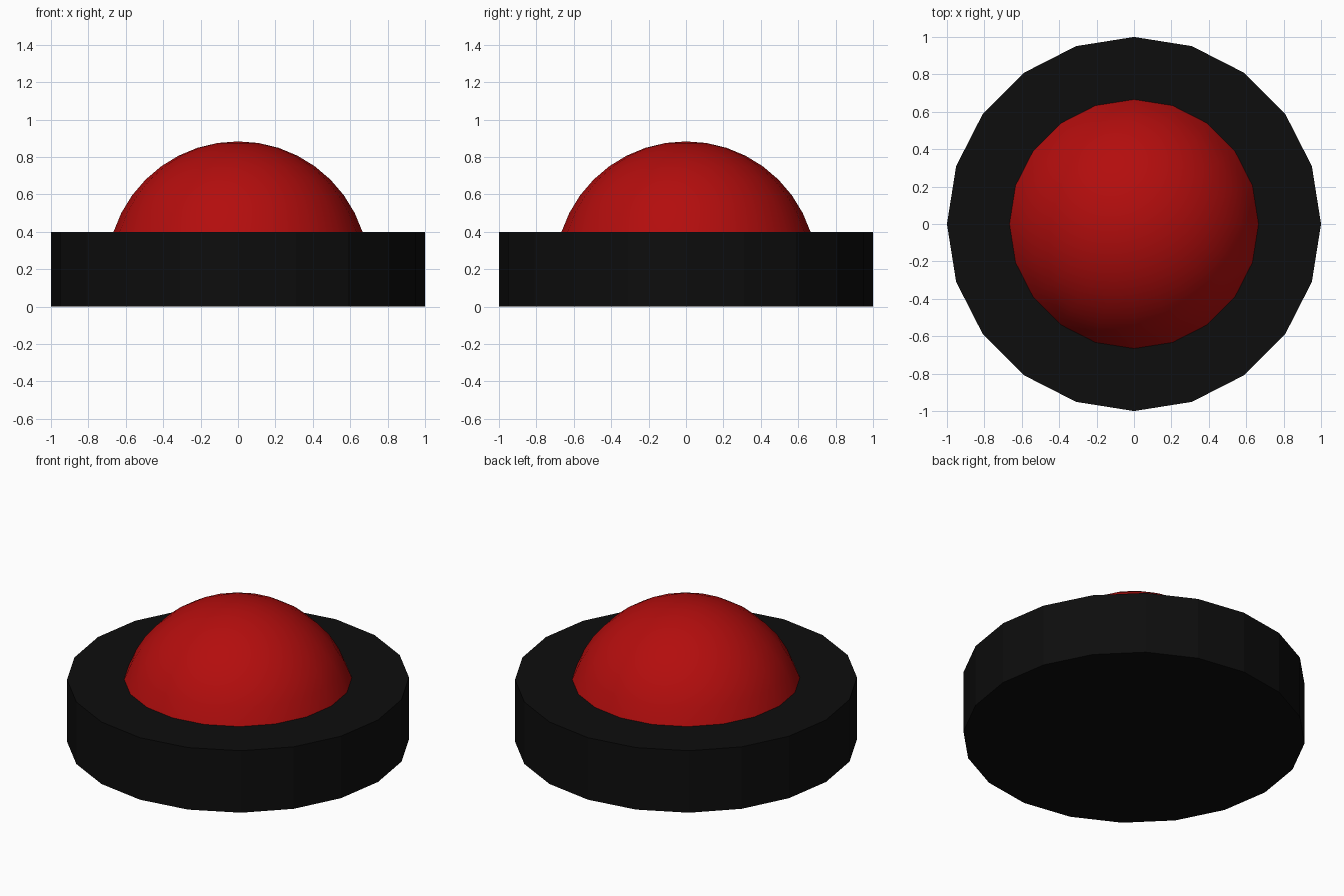
import bpy, bmesh, math

if "Cube" in bpy.data.objects:
    bpy.data.objects.remove(bpy.data.objects["Cube"])

SIDES = 20
BASE_H = 0.4
DOME_R = 0.7


def paint(obj, name, rgb):
    mat = bpy.data.materials.new(name)
    mat.diffuse_color = (*rgb, 1)
    mat.use_nodes = True
    mat.node_tree.nodes["Principled BSDF"].inputs["Base Color"].default_value = mat.diffuse_color
    obj.data.materials.append(mat)


# Black round base with flat facets
bpy.ops.mesh.primitive_cylinder_add(vertices=SIDES, radius=1, depth=BASE_H,
                                    location=(0, 0, BASE_H / 2))
base = bpy.context.object
base.name = "base"
paint(base, "black", (0.004, 0.004, 0.004))

# Red dome: a sphere cut off at the ring 72 degrees from its pole
rim_z = DOME_R * math.cos(math.radians(72))
bm = bmesh.new()
bmesh.ops.create_uvsphere(bm, u_segments=SIDES, v_segments=20, radius=DOME_R)
bmesh.ops.delete(bm, geom=[v for v in bm.verts if v.co.z < rim_z - 0.01],
                 context='VERTS')
for face in bm.faces:
    face.smooth = True
mesh = bpy.data.meshes.new("dome")
bm.to_mesh(mesh)
bm.free()
dome = bpy.data.objects.new("dome", mesh)
dome.location.z = BASE_H - rim_z
bpy.context.collection.objects.link(dome)
paint(dome, "red", (0.45, 0.004, 0.004))
